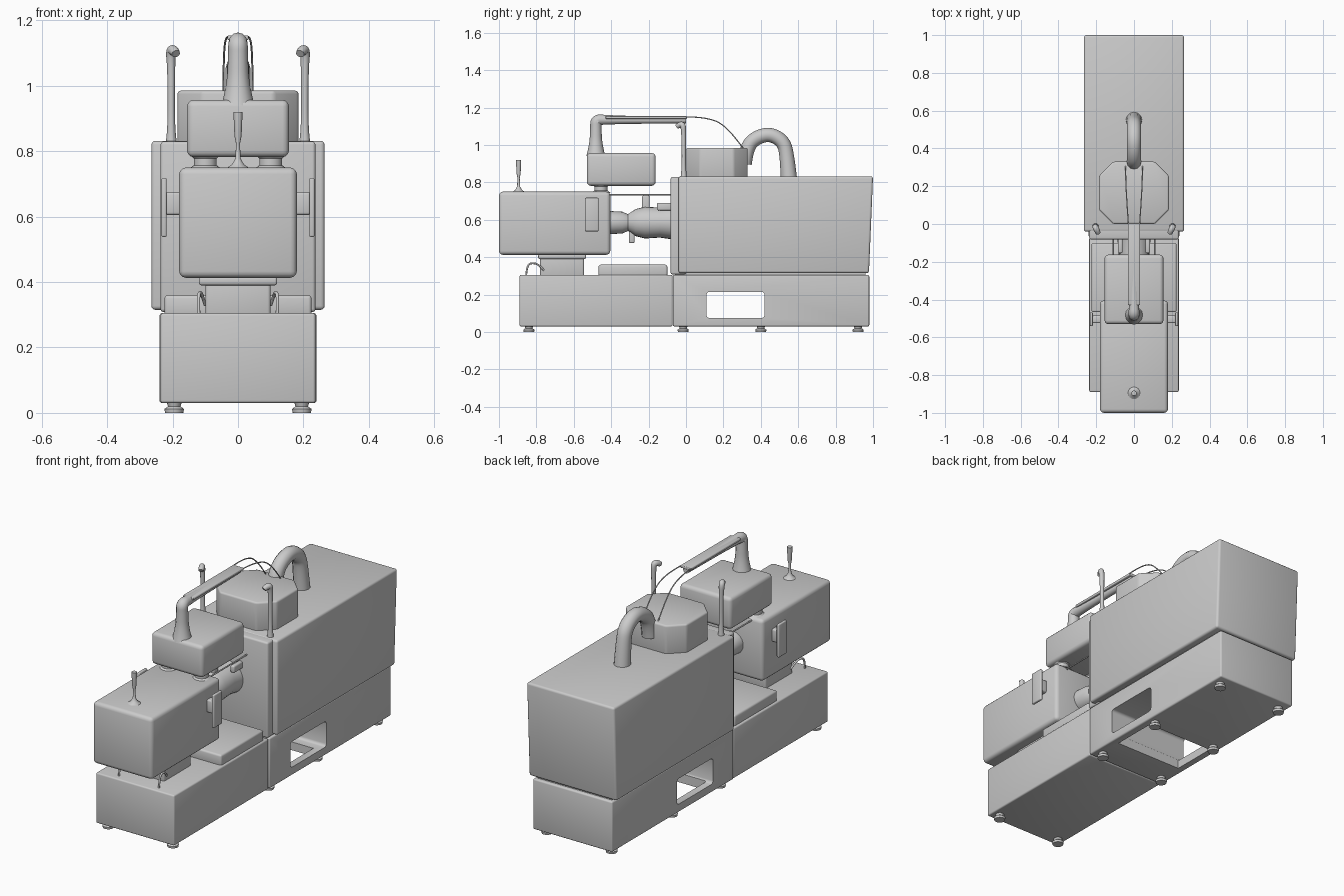
import bpy, bmesh, math
from mathutils import Vector

if "Cube" in bpy.data.objects:
    bpy.data.objects.remove(bpy.data.objects["Cube"])


def finish(obj, angle=40):
    bpy.ops.object.select_all(action='DESELECT')
    obj.select_set(True)
    bpy.context.view_layer.objects.active = obj
    bpy.ops.object.shade_smooth_by_angle(angle=math.radians(angle))
    return obj


def mesh_object(name, bm):
    bmesh.ops.recalc_face_normals(bm, faces=bm.faces)
    me = bpy.data.meshes.new(name)
    bm.to_mesh(me)
    bm.free()
    obj = bpy.data.objects.new(name, me)
    bpy.context.collection.objects.link(obj)
    return obj


def prism(name, outline, z0, z1, bevel=0.0):
    bm = bmesh.new()
    face = bm.faces.new([bm.verts.new((x, y, z0)) for x, y in outline])
    top = bmesh.ops.extrude_face_region(bm, geom=[face])['geom']
    for v in top:
        if isinstance(v, bmesh.types.BMVert):
            v.co.z = z1
    # keep the base cap
    if len(bm.faces) < len(outline) + 2:
        low = [v for v in bm.verts if abs(v.co.z - z0) < 1e-6]
        bmesh.ops.contextual_create(bm, geom=low)
    if bevel:
        bmesh.ops.bevel(bm, geom=bm.edges[:], offset=bevel, segments=3,
                        profile=0.5, affect='EDGES', clamp_overlap=True)
    return finish(mesh_object(name, bm))


def box(name, x0, x1, y0, y1, z0, z1, bevel=0.012):
    return prism(name, [(x0, y0), (x1, y0), (x1, y1), (x0, y1)], z0, z1, bevel)


def lathe(name, profile, loc, axis='Z', segs=24):
    """Profile is (radius, height) pairs; axis Y turns height along +y."""
    bm = bmesh.new()
    rings = []
    for r, h in profile:
        ring = []
        for i in range(segs):
            a = 2 * math.pi * i / segs
            c, s = r * math.cos(a), r * math.sin(a)
            p = (c, s, h) if axis == 'Z' else (c, h, s)
            ring.append(bm.verts.new(Vector(p) + Vector(loc)))
        rings.append(ring)
    for a, b in zip(rings, rings[1:]):
        for i in range(segs):
            j = (i + 1) % segs
            bm.faces.new((a[i], a[j], b[j], b[i]))
    bm.faces.new(rings[0])
    bm.faces.new(rings[-1])
    return finish(mesh_object(name, bm))


def tube(name, points, radius, radii=None):
    cu = bpy.data.curves.new(name, 'CURVE')
    cu.dimensions = '3D'
    cu.bevel_depth = radius
    cu.bevel_resolution = 4
    cu.use_fill_caps = True
    sp = cu.splines.new('NURBS')
    sp.points.add(len(points) - 1)
    for i, p in enumerate(points):
        sp.points[i].co = (*p, 1)
        sp.points[i].radius = radii[i] if radii else 1
    sp.use_endpoint_u = True
    sp.order_u = 3
    sp.resolution_u = 8
    obj = bpy.data.objects.new(name, cu)
    bpy.context.collection.objects.link(obj)
    return obj


def cut(obj, cutter):
    m = obj.modifiers.new('cut', 'BOOLEAN')
    m.object = cutter
    m.operation = 'DIFFERENCE'
    m.solver = 'EXACT'
    bpy.context.view_layer.objects.active = obj
    bpy.ops.object.modifier_apply(modifier=m.name)
    bpy.data.objects.remove(cutter)
    finish(obj)


# machine base in two halves, with a side pocket open to the floor
box('front_base', -0.237, 0.237, -0.89, -0.072, 0.03, 0.305, 0.008)
rear_base = box('rear_base', -0.24, 0.24, -0.07, 0.98, 0.03, 0.305, 0.008)
cut(rear_base, box('pocket_cutter', -0.5, 0.5, 0.11, 0.42, 0.075, 0.215, 0.015))
cut(rear_base, box('floor_cutter', -0.2, 0.2, 0.115, 0.365, -0.1, 0.12, 0))
box('base_spacer', -0.225, 0.225, -0.06, 0.96, 0.295, 0.325, 0)

# levelling feet
for y in (-0.84, -0.015, 0.4, 0.92):
    for x in (-0.195, 0.195):
        lathe('foot', [(0.028, 0), (0.03, 0.012), (0.019, 0.02), (0.024, 0.035)],
              (x, y, 0), segs=16)

# rear enclosure, leaning slightly outward at the back
rear = box('rear_enclosure', -0.265, 0.265, -0.04, 1.0, 0.315, 0.832, 0.012)
for v in rear.data.vertices:
    if v.co.y > 0.9:
        v.co.y -= 0.022 * (0.832 - v.co.z) / 0.52
box('enclosure_front_panel', -0.237, 0.237, -0.082, 0.0, 0.308, 0.83, 0.01)

# eight sided tank on top
w, c, y0, y1 = 0.185, 0.075, 0.0, 0.33
prism('top_tank', [(-w, y0 + c), (-w + c, y0), (w - c, y0), (w, y0 + c),
                   (w, y1 - c), (w - c, y1), (-w + c, y1), (-w, y1 - c)],
      0.82, 0.985, 0.01)

# rear hose loop
tube('rear_hose', [(0, 0.31, 0.9), (0, 0.325, 0.99), (0, 0.375, 1.04),
                   (0, 0.45, 1.06), (0, 0.52, 1.02), (0, 0.54, 0.95),
                   (0, 0.55, 0.82)], 0.038, [1.1, 1, 1, 1, 1, 1, 1.15])

# clamp unit and pedestal at the front
box('clamp_unit', -0.18, 0.18, -1.0, -0.405, 0.413, 0.75, 0.02)
box('pedestal', -0.1, 0.1, -0.78, -0.545, 0.295, 0.42, 0.01)
box('pedestal_flange', -0.12, 0.12, -0.79, -0.535, 0.39, 0.418, 0.008)
box('tray', -0.225, 0.225, -0.467, -0.1, 0.295, 0.36, 0.01)

# hopper box on two supports
box('hopper', -0.156, 0.156, -0.53, -0.162, 0.782, 0.957, 0.02)
for s in (-1, 1):
    lathe('hopper_support', [(0.055, 0), (0.035, 0.015), (0.035, 0.035), (0.05, 0.05)],
          (s * 0.1, -0.455, 0.742), segs=20)

# overhead feed pipe with a flat strap on top
tube('feed_pipe', [(0, -0.482, 0.94), (0, -0.482, 1.0), (0, -0.482, 1.09),
                   (0, -0.482, 1.135), (0, -0.43, 1.135), (0, -0.3, 1.134),
                   (0, -0.12, 1.134), (0, 0.0, 1.134)],
     0.03, [1.7, 1.15, 1, 1, 0.85, 0.7, 0.65, 0.6])
box('pipe_strap', -0.032, 0.032, -0.43, 0.005, 1.14, 1.154, 0.004)

for s in (-1, 1):
    # hooked posts on the enclosure front edge
    tube('hook_post', [(s * 0.204, -0.012, 0.82), (s * 0.204, -0.012, 0.86),
                       (s * 0.204, -0.012, 1.05), (s * 0.206, -0.015, 1.11),
                       (s * 0.195, -0.035, 1.108), (s * 0.19, -0.048, 1.098)],
         0.013, [1.4, 0.8, 0.9, 1.2, 1.2, 1])
    # thin cables from the strap down to the tank
    tube('cable', [(s * 0.03, 0.0, 1.15), (s * 0.038, 0.12, 1.15),
                   (s * 0.044, 0.23, 1.09), (s * 0.045, 0.31, 0.975)], 0.003)
    # side handle plate on a stub
    xs = sorted((s * 0.17, s * 0.222))
    box('handle_stub', *xs, -0.525, -0.485, 0.605, 0.675, 0.008)
    xs = sorted((s * 0.218, s * 0.234))
    box('handle_plate', *xs, -0.54, -0.468, 0.538, 0.718, 0.005)
    # small hose hoops ahead of the pedestal
    tube('front_hoop', [(s * 0.12, -0.855, 0.3), (s * 0.122, -0.85, 0.36),
                        (s * 0.115, -0.82, 0.37), (s * 0.11, -0.785, 0.36),
                        (s * 0.1, -0.76, 0.33)], 0.005)
    # slim tie bars beside the barrel
    tube('tie_bar', [(s * 0.11, -0.41, 0.733), (s * 0.11, -0.25, 0.733),
                     (s * 0.11, -0.07, 0.733)], 0.004)
    box('panel_bracket', *sorted((s * 0.06, s * 0.085)), -0.155, -0.075, 0.65, 0.69, 0.008)

# barrel between the clamp unit and the enclosure
lathe('barrel', [(0.062, -0.41), (0.058, -0.34), (0.045, -0.31), (0.072, -0.27),
                 (0.085, -0.22), (0.08, -0.14), (0.09, -0.07)], (0, 0, 0.585), 'Y')
box('barrel_fitting', -0.02, 0.02, -0.235, -0.195, 0.63, 0.73, 0.008)
box('barrel_drain', -0.018, 0.018, -0.305, -0.275, 0.475, 0.56, 0.008)

# signal stalk on the clamp unit
lathe('signal_stalk', [(0.035, 0), (0.018, 0.012), (0.008, 0.03), (0.006, 0.075),
                       (0.011, 0.1), (0.014, 0.172)], (0, -0.895, 0.748), segs=16)
